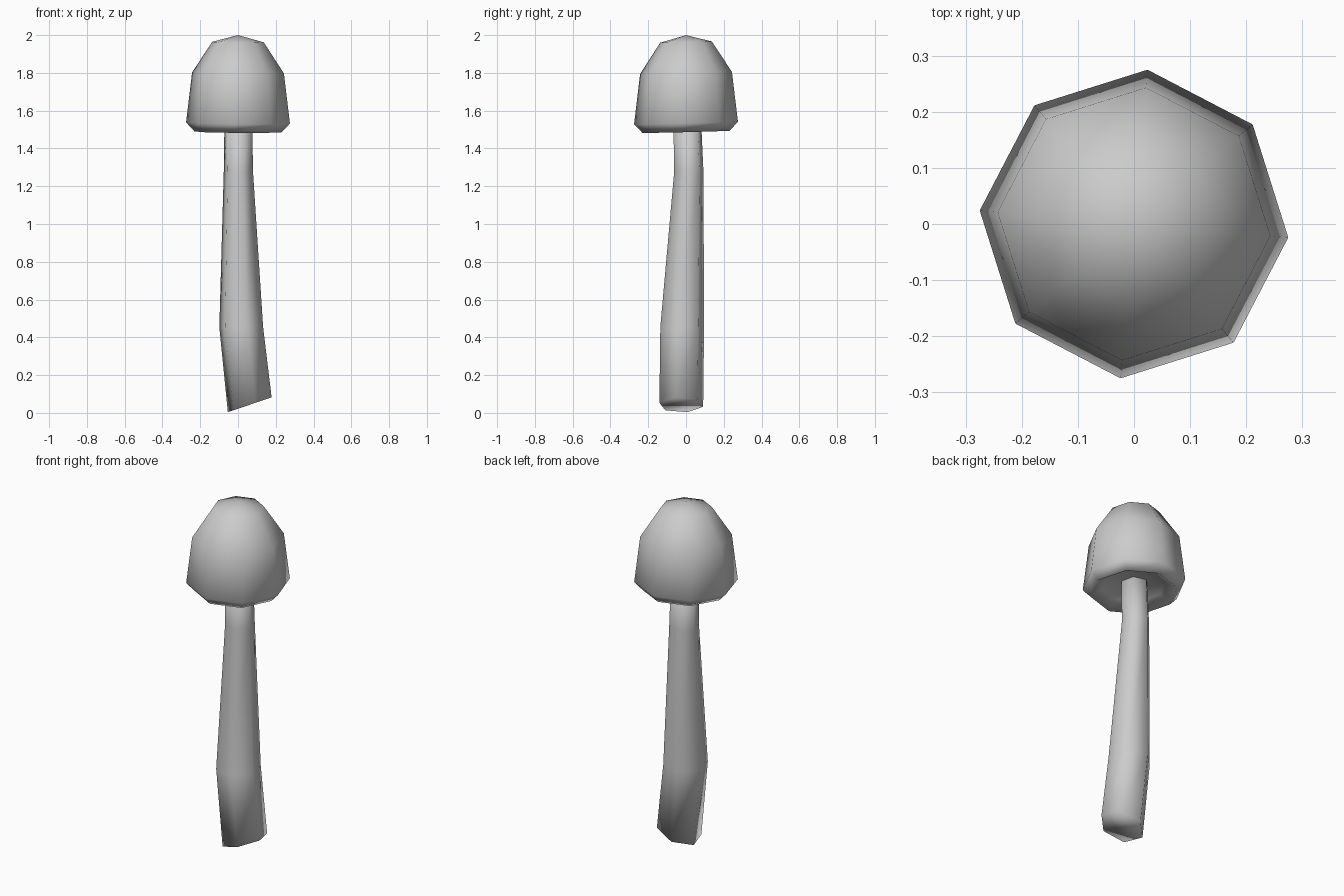
import bpy
import bmesh
from math import cos, sin, radians

default = bpy.data.objects.get("Cube")
if default:
    bpy.data.objects.remove(default, do_unlink=True)

# One plain grey for the whole model
grey = bpy.data.materials.new("plain grey")
grey.use_nodes = True
GREY = (0.6, 0.6, 0.6, 1)
grey.diffuse_color = GREY
grey.node_tree.nodes["Principled BSDF"].inputs["Base Color"].default_value = GREY


def ring(bm, sides, turn, radius, centre, slope=(0, 0)):
    """Regular ring of vertices, its height slanted along x and y."""
    verts = []
    for i in range(sides):
        a = radians(turn) + radians(360) * i / sides
        dx, dy = radius * cos(a), radius * sin(a)
        z = centre[2] + slope[0] * dx + slope[1] * dy
        verts.append(bm.verts.new((centre[0] + dx, centre[1] + dy, z)))
    return verts


def bridge(bm, lower, upper):
    n = len(lower)
    for i in range(n):
        j = (i + 1) % n
        bm.faces.new((lower[i], lower[j], upper[j], upper[i]))


def fan(bm, loop, z):
    """Close a ring with a point over its middle."""
    n = len(loop)
    x = sum(v.co.x for v in loop) / n
    y = sum(v.co.y for v in loop) / n
    tip = bm.verts.new((x, y, z))
    for i in range(n):
        bm.faces.new((loop[i], loop[(i + 1) % n], tip))


def finish(bm, name):
    bmesh.ops.recalc_face_normals(bm, faces=bm.faces)
    for face in bm.faces:
        face.smooth = True
    mesh = bpy.data.meshes.new(name)
    bm.to_mesh(mesh)
    bm.free()
    mesh.materials.append(grey)
    obj = bpy.data.objects.new(name, mesh)
    bpy.context.collection.objects.link(obj)


# Mushroom cap: eight sides, hollow underside, rolled lip, pointed crown
bm = bmesh.new()
cap_profile = [(0.17, 1.53), (0.232, 1.488), (0.276, 1.535), (0.244, 1.80), (0.137, 1.963)]
loops = [ring(bm, 8, -5, r, (0, 0, z), (-0.008, 0.025)) for r, z in cap_profile]
for low, high in zip(loops, loops[1:]):
    bridge(bm, low, high)
fan(bm, loops[0], 1.54)
fan(bm, loops[-1], 2.0)
finish(bm, "mushroom_cap")

# Stem: bent six-sided tube, cut at a slant at the foot
bm = bmesh.new()
stem_path = [
    (0.12, (0.062, -0.025, 0.043), 0.34),
    (0.12, (0.017, -0.02, 0.455), 0),
    (0.08, (0.002, 0.015, 1.28), 0),
    (0.076, (0.002, 0.006, 1.56), 0),
]
loops = [ring(bm, 6, 45, r, c, (s, 0)) for r, c, s in stem_path]
for low, high in zip(loops, loops[1:]):
    bridge(bm, low, high)
bm.faces.new(loops[0])
bm.faces.new(loops[-1])
finish(bm, "mushroom_stem")
